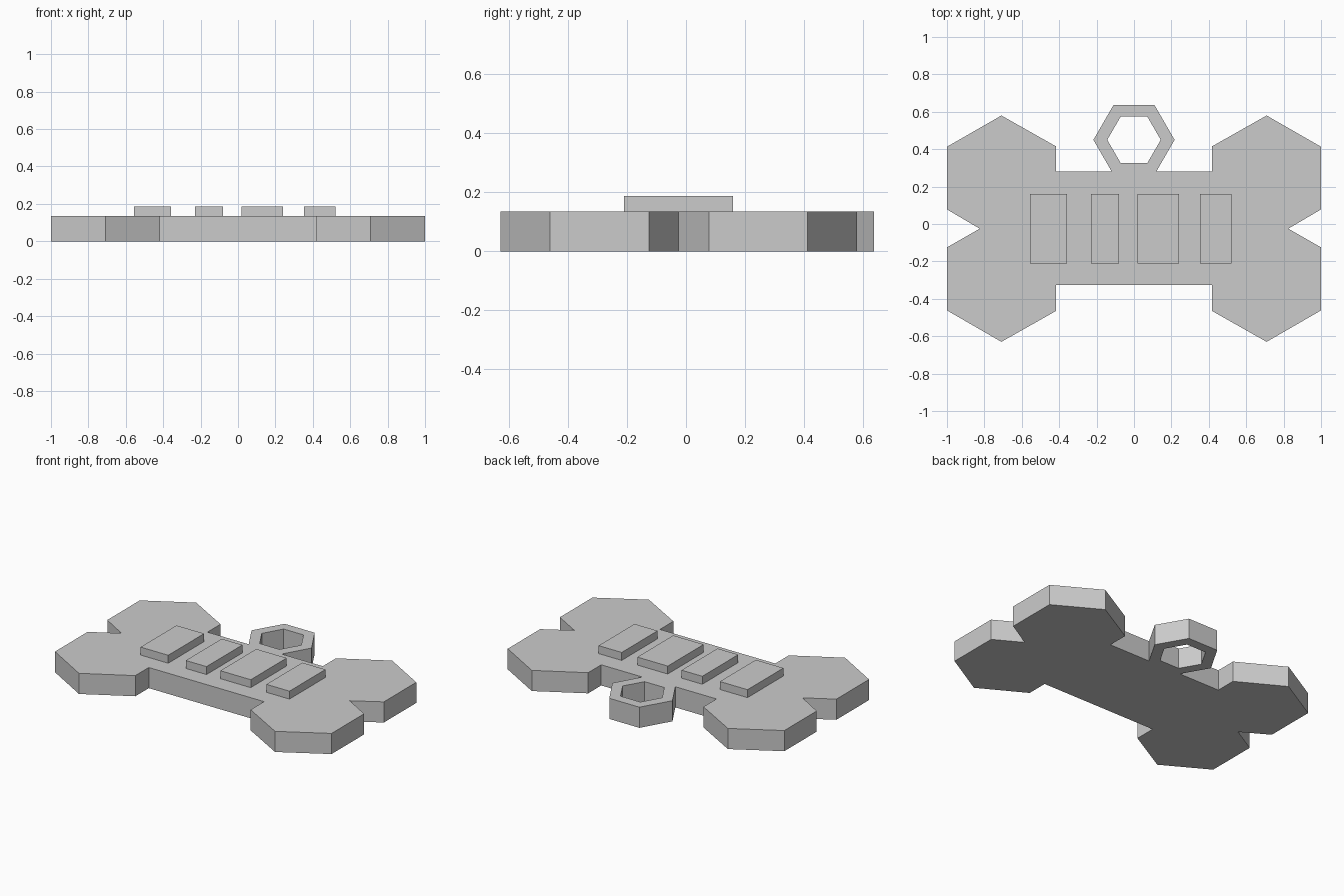
import bpy
import bmesh
from math import cos, sin, pi

cube = bpy.data.objects.get("Cube")
if cube:
    bpy.data.objects.remove(cube, do_unlink=True)

BODY_TOP = 0.135
PLATE_TOP = 0.187
RING_Y = 0.45

grey = bpy.data.materials.new("light grey")
grey.use_nodes = True
colour = (0.6, 0.6, 0.6, 1)
grey.diffuse_color = colour
grey.node_tree.nodes["Principled BSDF"].inputs["Base Color"].default_value = colour


def slab(name, loops, bottom, top):
    """Extrude a flat outline, with any further loops as holes, into a mesh."""
    curve = bpy.data.curves.new(name, "CURVE")
    curve.dimensions = "2D"
    curve.fill_mode = "BOTH"
    curve.extrude = (top - bottom) / 2
    for loop in loops:
        spline = curve.splines.new("POLY")
        spline.points.add(len(loop) - 1)
        for point, (x, y) in zip(spline.points, loop):
            point.co = (x, y, 0, 1)
        spline.use_cyclic_u = True
        spline.use_smooth = False
    temp = bpy.data.objects.new(name + "_outline", curve)
    bpy.context.collection.objects.link(temp)
    bpy.context.view_layer.update()
    deps = bpy.context.evaluated_depsgraph_get()
    mesh = bpy.data.meshes.new_from_object(temp.evaluated_get(deps))
    bpy.data.objects.remove(temp, do_unlink=True)

    # Weld caps to walls and tidy the flat faces
    bm = bmesh.new()
    bm.from_mesh(mesh)
    bmesh.ops.remove_doubles(bm, verts=bm.verts, dist=0.0005)
    bmesh.ops.recalc_face_normals(bm, faces=bm.faces)
    bmesh.ops.translate(bm, verts=bm.verts, vec=(0, 0, (top + bottom) / 2))
    for face in bm.faces:
        face.smooth = False
        face.material_index = 0
    bm.to_mesh(mesh)
    bm.free()
    mesh.materials.clear()
    mesh.materials.append(grey)
    obj = bpy.data.objects.new(name, mesh)
    bpy.context.collection.objects.link(obj)
    return obj


# Bone outline: left half from the ring round to the front, then mirrored
left_half = [
    (0.109, 0.637), (0.217, RING_Y), (0.119, 0.28),    # hanging ring
    (0.417, 0.28), (0.417, 0.415), (0.709, 0.58),      # rear lobe
    (1.0, 0.413), (1.0, 0.078), (0.825, -0.025),       # end notch
    (1.0, -0.125), (1.0, -0.462), (0.709, -0.63),      # front lobe
    (0.417, -0.465), (0.417, -0.326),
]
outline = left_half + [(-x, y) for x, y in reversed(left_half)]
ring_hole = [(0.143 * cos(i * pi / 3), RING_Y + 0.143 * sin(i * pi / 3))
             for i in range(6)]
slab("bone_tag", [outline, ring_hole], 0, BODY_TOP)

# Raised bars across the shaft
bars = [(-0.557, -0.357), (-0.23, -0.08), (0.02, 0.24), (0.353, 0.52)]
for number, (x0, x1) in enumerate(bars, 1):
    rectangle = [(x0, -0.211), (x1, -0.211), (x1, 0.16), (x0, 0.16)]
    slab(f"raised_bar_{number}", [rectangle], BODY_TOP, PLATE_TOP)
